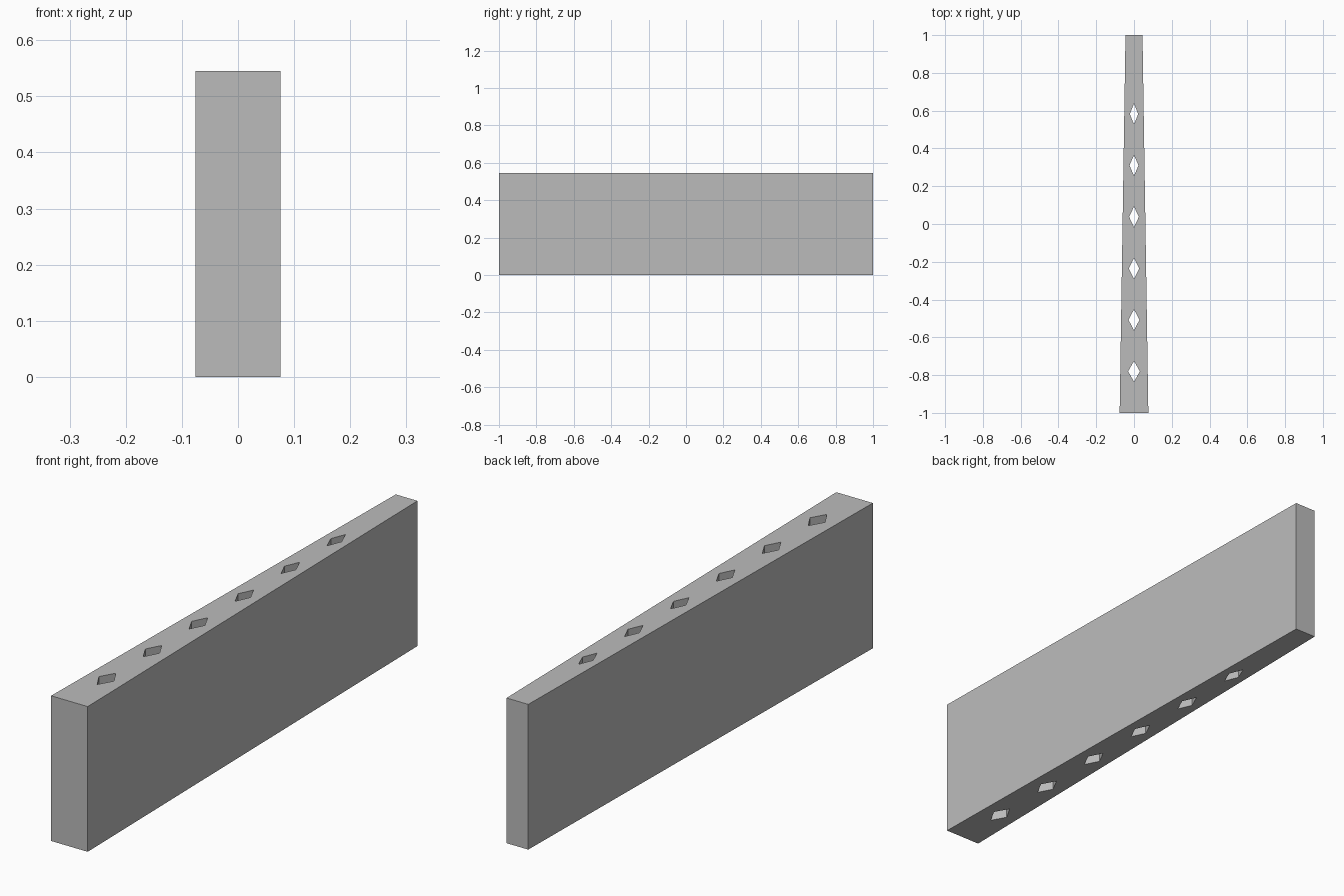
import bpy

cube = bpy.data.objects.get("Cube")
if cube:
    bpy.data.objects.remove(cube, do_unlink=True)

HEIGHT = 0.545
FRONT_HALF, BACK_HALF = 0.076, 0.045
HOLES, FIRST_HOLE, HOLE_STEP, HOLE_HALF = 6, -0.78, 0.2725, 0.055


def half_width(y):
    """Half width of the tapered bar at depth y."""
    return FRONT_HALF + (BACK_HALF - FRONT_HALF) * (y + 1) / 2


def add_outline(curve, points):
    spline = curve.splines.new("POLY")
    spline.points.add(len(points) - 1)
    for point, (x, y) in zip(spline.points, points):
        point.co = (x, y, 0, 1)
    spline.use_cyclic_u = True


# Material
grey = bpy.data.materials.new("plain grey")
grey.use_nodes = True
colour = (0.5, 0.5, 0.5, 1)
grey.diffuse_color = colour
grey.node_tree.nodes["Principled BSDF"].inputs["Base Color"].default_value = colour

# Tapered bar outline
profile = bpy.data.curves.new("tapered_bar", "CURVE")
profile.dimensions = "2D"
profile.fill_mode = "BOTH"
profile.extrude = HEIGHT / 2
add_outline(profile, [(-FRONT_HALF, -1), (FRONT_HALF, -1), (BACK_HALF, 1), (-BACK_HALF, 1)])

# Diamond holes through the full height, narrowing with the bar
for i in range(HOLES):
    y = FIRST_HOLE + i * HOLE_STEP
    w = half_width(y) * 0.43
    add_outline(profile, [(-w, y), (0, y - HOLE_HALF), (w, y), (0, y + HOLE_HALF)])

profile.materials.append(grey)
bar = bpy.data.objects.new("tapered_bar", profile)
bar.location.z = HEIGHT / 2
bpy.context.collection.objects.link(bar)

# Solid mesh with flat faces
bpy.ops.object.select_all(action="DESELECT")
bar.select_set(True)
bpy.context.view_layer.objects.active = bar
bpy.ops.object.convert(target="MESH")
bpy.ops.object.mode_set(mode="EDIT")
bpy.ops.mesh.select_all(action="SELECT")
bpy.ops.mesh.remove_doubles(threshold=0.0001)
bpy.ops.mesh.normals_make_consistent(inside=False)
bpy.ops.object.mode_set(mode="OBJECT")
bpy.ops.object.shade_flat()
